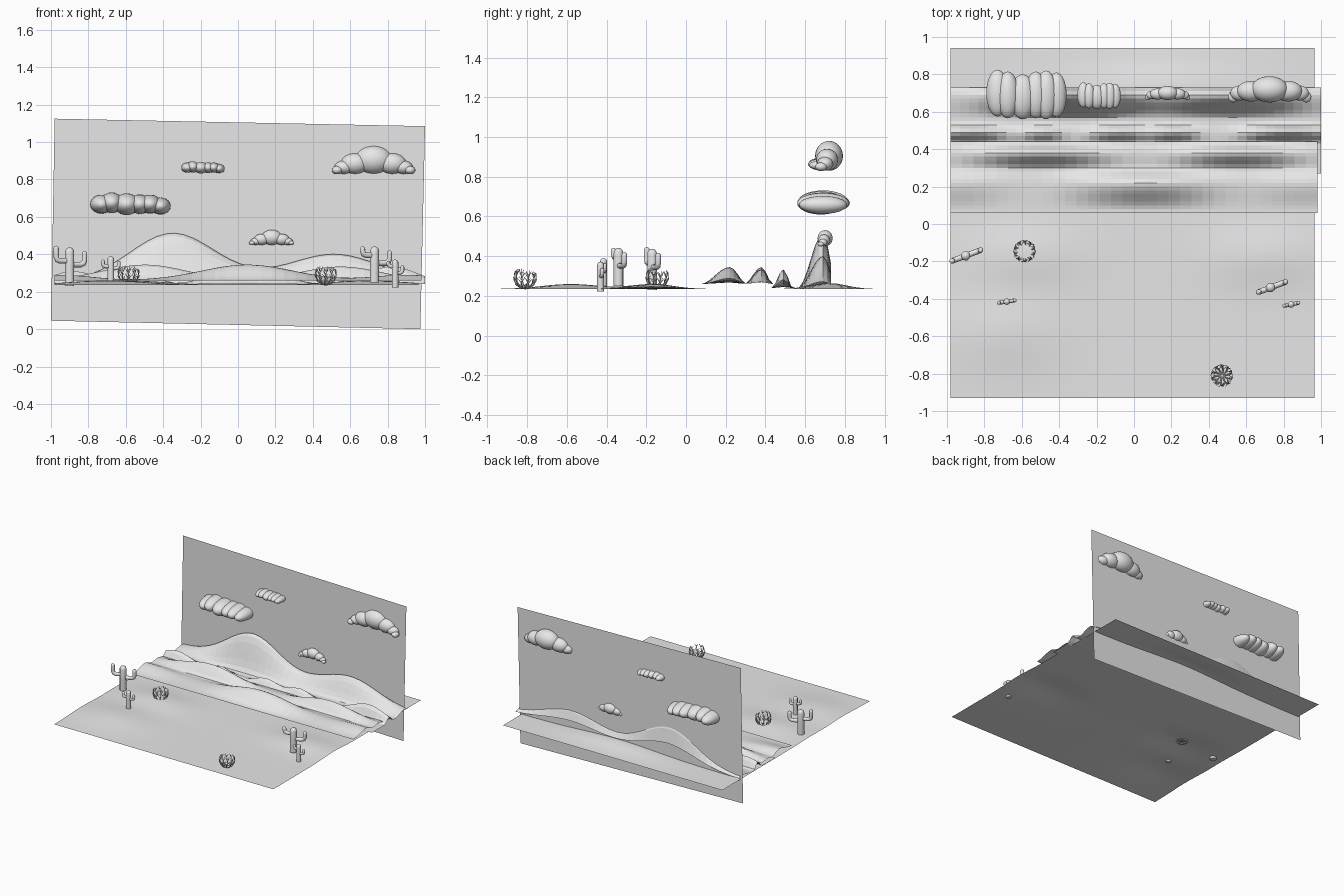
import bpy, bmesh, math, random
from math import sin, cos, pi, exp
from mathutils import Vector, Matrix

random.seed(4)
if "Cube" in bpy.data.objects:
    bpy.data.objects.remove(bpy.data.objects["Cube"], do_unlink=True)

grey = bpy.data.materials.new("plain_grey")
grey.use_nodes = True
grey.diffuse_color = (0.8, 0.8, 0.8, 1)
for node in grey.node_tree.nodes:
    if node.type == 'BSDF_PRINCIPLED':
        node.inputs["Base Color"].default_value = (0.8, 0.8, 0.8, 1)


def finish(name, bm, smooth=True):
    mesh = bpy.data.meshes.new(name)
    bm.to_mesh(mesh)
    bm.free()
    mesh.materials.append(grey)
    for p in mesh.polygons:
        p.use_smooth = smooth
    obj = bpy.data.objects.new(name, mesh)
    bpy.context.collection.objects.link(obj)
    return obj


def sheet(name, x0, x1, y0, y1, nx, ny, height, smooth=True):
    """Open grid lifted by a height rule."""
    bm = bmesh.new()
    rows = []
    for j in range(ny + 1):
        y = y0 + (y1 - y0) * j / ny
        row = []
        for i in range(nx + 1):
            x = x0 + (x1 - x0) * i / nx
            row.append(bm.verts.new((x, y, height(x, y))))
        rows.append(row)
    for a, b in zip(rows, rows[1:]):
        for i in range(nx):
            bm.faces.new((a[i], a[i + 1], b[i + 1], b[i]))
    return finish(name, bm, smooth)


def bell(d, w):
    return exp(-(d / w) ** 2)


def ridge(x, y, crest, front, back, hills):
    """Long ridge along x, made of hills (centre, height, half width)."""
    d = y - crest
    t = abs(d) / (front if d < 0 else back)
    if t >= 1:
        return 0
    return cos(t * pi / 2) ** 2 * sum(h * bell(x - c, w) for c, h, w in hills)


# Gently rolling ground
def ground_height(x, y):
    z = 0.235 + 0.025 * bell(x + 0.7, 0.3) * bell(y + 0.58, 0.2)
    z += 0.025 * (bell(x - 0.7, 0.3) + bell(x + 0.6, 0.3)) * bell(y + 0.17, 0.15)
    return z + 0.03 * bell(x - 0.1, 0.45) * bell(y - 0.72, 0.12)


sheet("ground", -0.98, 0.965, -0.93, 0.94, 40, 40, ground_height)


# Near dunes: two staggered ridges
def near_height(x, y):
    return (0.26 + ridge(x, y, 0.22, 0.15, 0.09, [(0.05, 0.085, 0.35), (-0.95, 0.03, 0.25),
                                                  (0.9, 0.03, 0.25)])
            + ridge(x, y, 0.38, 0.09, 0.06, [(-0.5, 0.085, 0.32), (0.55, 0.075, 0.3)]))


sheet("near_dunes", -0.98, 0.98, 0.06, 0.44, 32, 19, near_height, False)


# Far dunes: low broken crest, then the tall ridge through the backdrop
def far_height(x, y):
    return (0.24 + ridge(x, y, 0.49, 0.06, 0.05, [(-0.88, 0.07, 0.17), (-0.49, 0.05, 0.1),
                                                  (-0.09, 0.06, 0.14), (0.21, 0.06, 0.12),
                                                  (0.82, 0.095, 0.2)])
            + ridge(x, y, 0.69, 0.13, 0.075, [(-0.35, 0.25, 0.32), (0.52, 0.14, 0.34),
                                              (0, 0.025, 1.2)]))


sheet("far_dunes", -0.98, 1.0, 0.27, 0.73, 40, 23, far_height, False)

# Slightly tilted sky panel
bm = bmesh.new()
corners = [(-1, 0.045), (0.975, 0), (1, 1.085), (-0.98, 1.125)]
bm.faces.new([bm.verts.new((x, 0.705, z)) for x, z in corners])
finish("sky_panel", bm, False)


# Clouds: rows of overlapping ellipsoids
def cloud(name, centre, scale, puffs):
    bm = bmesh.new()
    for dx, dy, dz, rx, ry, rz in puffs:
        m = (Matrix.Translation(Vector(centre) + Vector((dx, dy, dz)) * scale)
             @ Matrix.Diagonal((rx * scale, ry * scale, rz * scale, 1)))
        bmesh.ops.create_uvsphere(bm, u_segments=28, v_segments=16, radius=1, matrix=m)
    finish(name, bm)


round_puffs = [(0, 0.01, 0.01, 0.1, 0.07, 0.075)]
for s in (-1, 1):
    round_puffs += [(s * 0.1, 0, -0.01, 0.075, 0.055, 0.055),
                    (s * 0.16, -0.01, -0.03, 0.05, 0.04, 0.035),
                    (s * 0.195, -0.03, -0.045, 0.028, 0.03, 0.022)]
cloud("right_cloud", (0.725, 0.71, 0.895), 1, round_puffs)
cloud("low_cloud", (0.18, 0.695, 0.485), 0.54, round_puffs)

long_puffs = [(-0.155, 0.01, 0, 0.06, 0.125, 0.05), (-0.1, 0, 0.008, 0.06, 0.125, 0.055),
              (-0.02, -0.01, 0, 0.07, 0.12, 0.058), (0.05, 0, 0, 0.06, 0.125, 0.052),
              (0.105, 0, 0, 0.06, 0.13, 0.05), (0.16, 0, -0.01, 0.055, 0.12, 0.045)]
cloud("left_cloud", (-0.575, 0.69, 0.668), 1, long_puffs)
cloud("high_cloud", (-0.187, 0.685, 0.863), 0.54, long_puffs)


def tube(name, paths):
    """Round tubes along paths; each path is (radius, points with taper)."""
    curve = bpy.data.curves.new(name, 'CURVE')
    curve.dimensions = '3D'
    curve.bevel_depth = 1
    curve.bevel_resolution = 2
    curve.use_fill_caps = True
    for radius, points in paths:
        sp = curve.splines.new('POLY')
        sp.use_smooth = True
        sp.points.add(len(points) - 1)
        for p, (co, taper) in zip(sp.points, points):
            p.co = (*co, 1)
            p.radius = radius * taper
    temp = bpy.data.objects.new(name, curve)
    bpy.context.collection.objects.link(temp)
    bpy.context.view_layer.update()
    mesh = bpy.data.meshes.new_from_object(temp.evaluated_get(bpy.context.evaluated_depsgraph_get()))
    bpy.data.objects.remove(temp)
    mesh.materials.clear()
    mesh.materials.append(grey)
    obj = bpy.data.objects.new(name, mesh)
    bpy.context.collection.objects.link(obj)
    return obj


def capped(points, radius):
    """Round off the far end of a path."""
    a, b = Vector(points[-2]), Vector(points[-1])
    d = (b - a).normalized() * radius
    out = [(p, 1) for p in points[:-1]]
    return out + [(b + d * (sin(t) - 1), max(cos(t), 0.05))
                  for t in (0, pi / 8, pi / 4, 3 * pi / 8, pi / 2)]


# Cacti: trunk with two upturned arms (reach, elbow height, tip height)
def cactus(name, x, y, base, top, radius, turn, arms):
    trunk = [(0, 0, base), (0, 0, (base + top) / 2), (0, 0, top)]
    paths = [(radius, capped(trunk, radius))]
    r = radius * 0.58
    for reach, elbow, tip in arms:
        s = 1 if reach > 0 else -1
        arm = [(0, 0, elbow), (reach - s * r * 1.4, 0, elbow), (reach - s * r * 0.4, 0, elbow + r * 0.4),
               (reach, 0, elbow + r * 1.4), (reach, 0, tip)]
        paths.append((r, capped(arm, r)))
    obj = tube(name, paths)
    obj.location = (x, y, 0)
    obj.rotation_euler.z = turn
    obj.data.shade_smooth()


cactus("left_tall_cactus", -0.9, -0.17, 0.23, 0.437, 0.026, 0.36, [(-0.077, 0.365, 0.446), (0.085, 0.345, 0.417)])
cactus("right_tall_cactus", 0.73, -0.34, 0.25, 0.442, 0.026, 0.36, [(-0.068, 0.395, 0.442), (0.085, 0.352, 0.42)])
cactus("left_small_cactus", -0.68, -0.415, 0.235, 0.39, 0.018, 0.15, [(-0.043, 0.335, 0.372), (0.043, 0.325, 0.365)])
cactus("right_small_cactus", 0.84, -0.43, 0.222, 0.372, 0.018, 0.2, [(-0.037, 0.335, 0.365), (0.04, 0.3, 0.34)])


# Dry bushes: twisted ball-shaped cage of stems with side twigs
def bush(name, x, y, base):
    def on_ball(turn, lift, r=0.056):
        return Vector((x + r * sin(lift) * cos(turn), y + r * sin(lift) * sin(turn), base + 0.056 - r * cos(lift)))

    paths = []
    stems = 10
    for k in range(stems):
        start = 2 * pi * k / stems
        end = 2.1 + random.uniform(-0.1, 0.4)
        stem = [(on_ball(start + 0.5 * t / 8, end * t / 8), 1.15 - t / 10) for t in range(9)]
        paths.append((0.0035, stem))
        for j in (2, 4, 6):
            lift, turn = end * j / 8, start + 0.5 * j / 8
            for s in (-1, 1):
                twig = [(on_ball(turn + s * 0.13 * t, lift + 0.2 * t, 0.056 + 0.002 * t), 1 - 0.3 * t)
                        for t in range(3)]
                paths.append((0.0025, twig))
    tube(name, paths)


bush("left_bush", -0.585, -0.145, 0.24)
bush("right_bush", 0.47, -0.81, 0.237)
